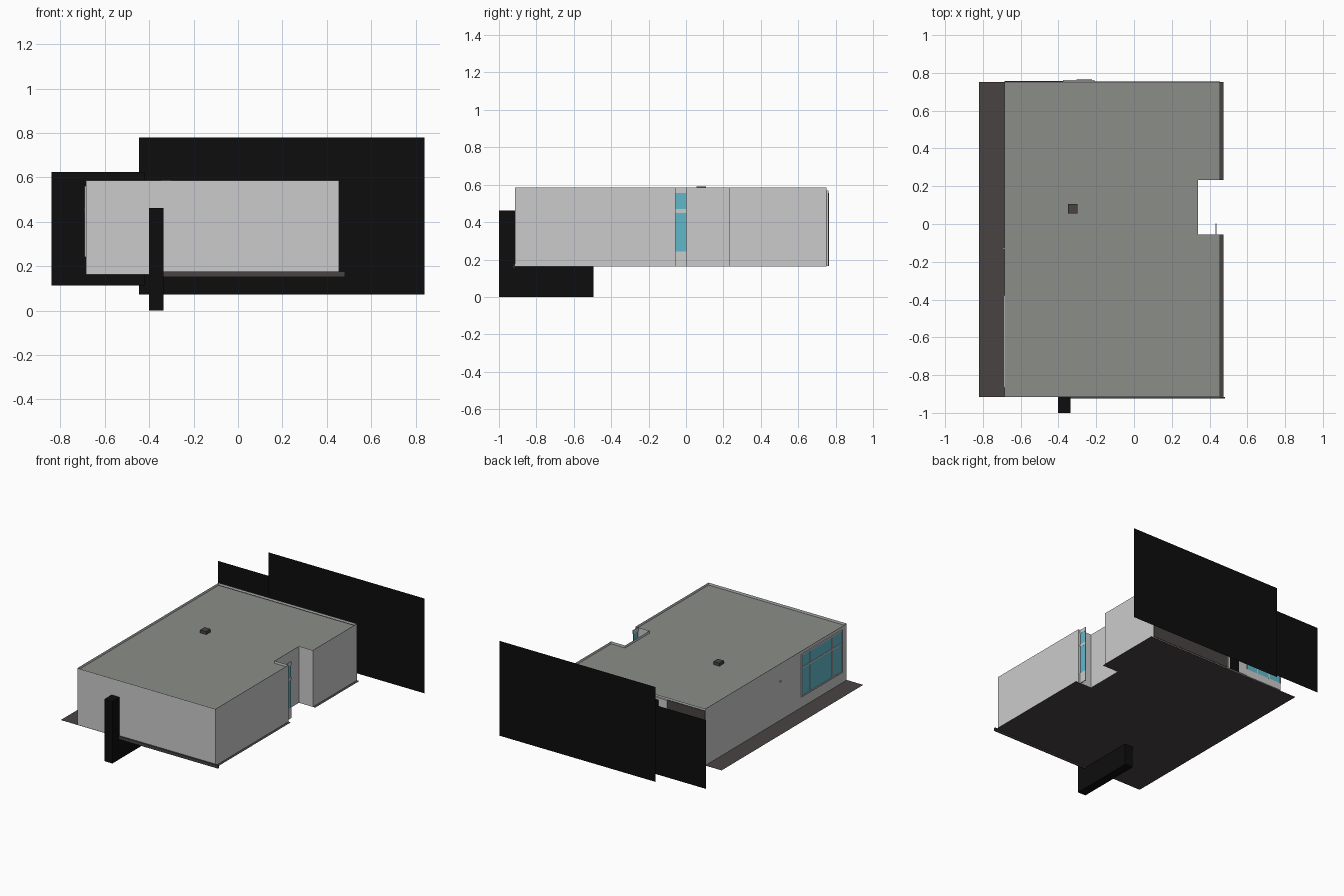
import bpy, bmesh

if "Cube" in bpy.data.objects:
    bpy.data.objects.remove(bpy.data.objects["Cube"])


def material(name, r, g, b):
    m = bpy.data.materials.new(name)
    m.diffuse_color = (r, g, b, 1)
    m.use_nodes = True
    m.node_tree.nodes["Principled BSDF"].inputs["Base Color"].default_value = m.diffuse_color
    return m


LIGHT = material("light_grey_wall", .60, .60, .60)
ROOF = material("roof_grey", .26, .27, .25)
DARK = material("dark_brown_grey", .065, .057, .055)
BLACK = material("black", .004, .004, .004)
GLASS = material("blue_glass", .12, .48, .60)


def finish(name, bm, mat):
    me = bpy.data.meshes.new(name)
    bm.to_mesh(me)
    bm.free()
    me.materials.append(mat)
    ob = bpy.data.objects.new(name, me)
    bpy.context.collection.objects.link(ob)
    return ob


def box(name, mat, x, y, z):
    """Axis-aligned box from three (min, max) ranges."""
    bm = bmesh.new()
    bmesh.ops.create_cube(bm, size=1)
    for v in bm.verts:
        v.co = [lo + (c + .5) * (hi - lo) for c, (lo, hi) in zip(v.co, (x, y, z))]
    return finish(name, bm, mat)


def flat(name, mat, outline, z):
    """Horizontal sheet."""
    bm = bmesh.new()
    bm.faces.new([bm.verts.new((x, y, z)) for x, y in outline])
    return finish(name, bm, mat)


def walls(name, mat, outline, z0, z1):
    """Thin upright walls following an outline."""
    bm = bmesh.new()
    lo = [bm.verts.new((x, y, z0)) for x, y in outline]
    hi = [bm.verts.new((x, y, z1)) for x, y in outline]
    for i in range(len(lo)):
        j = (i + 1) % len(lo)
        bm.faces.new((lo[i], lo[j], hi[j], hi[i]))
    return finish(name, bm, mat)


def upright(name, mat, x, z, y):
    """Sheet facing the front and back."""
    bm = bmesh.new()
    pts = ((x[0], z[0]), (x[1], z[0]), (x[1], z[1]), (x[0], z[1]))
    bm.faces.new([bm.verts.new((a, y, b)) for a, b in pts])
    return finish(name, bm, mat)


def footprint(x0, x1, y0, y1, nx=.34):
    """Rectangle with the notch in its right side."""
    return [(x0, y0), (x1, y0), (x1, -.055), (nx, -.055),
            (nx, .232), (x1, .232), (x1, y1), (x0, y1)]


# Building shell
shell = footprint(-.685, .455, -.915, .75)
walls("outer_walls", LIGHT, shell, .163, .585)
flat("roof", ROOF, shell, .567)
flat("floor_slab", DARK, footprint(-.82, .475, -.917, .752), .163)
box("front_lip", DARK, (-.335, .482), (-.925, -.915), (.152, .175))
box("roof_vent", DARK, (-.35, -.30), (.055, .107), (.567, .59))

# Front fin running under the floor
box("front_fin", BLACK, (-.402, -.336), (-1, -.495), (0, .462))

# Free-standing black panels behind
upright("large_back_panel", BLACK, (-.447, .84), (.073, .78), 1.0)
upright("small_back_panel", BLACK, (-.84, -.42), (.112, .625), .965)

# Left window: glass plate with bars
box("left_window_glass", GLASS, (-.688, -.684), (-.865, -.38), (.242, .56))
bar_x = (-.691, -.684)
for i, y in enumerate((-.865, -.745, -.482, -.388)):
    box(f"left_window_post_{i}", LIGHT, bar_x, (y, y + .009), (.242, .56))
for i, z in enumerate((.242, .455, .552)):
    box(f"left_window_rail_{i}", LIGHT, bar_x, (-.865, -.38), (z, z + .01))
box("left_wall_fitting", LIGHT, (-.693, -.685), (-.135, -.125), (.45, .46))

# Window panel standing in the right notch
side = (-.055, .002)
box("notch_glass", GLASS, (.433, .437), side, (.242, .557))
for i, z in enumerate(((.163, .242), (.45, .47), (.557, .585))):
    box(f"notch_panel_{i}", LIGHT, (.432, .438), side, z)

# Back wall: dark cladding, framed door and window
box("back_cladding", DARK, (-.685, .455), (.749, .754), (.17, .57))
box("back_door_frame", LIGHT, (-.375, -.21), (.75, .762), (.165, .57))
box("back_door", BLACK, (-.305, -.222), (.755, .764), (.165, .555))
box("back_window_sill", LIGHT, (-.685, -.375), (.75, .756), (.165, .22))
box("back_window_glass", GLASS, (-.68, -.385), (.75, .756), (.22, .48))
for i, x in enumerate((-.685, -.585, -.48)):
    box(f"back_window_post_{i}", LIGHT, (x, x + .01), (.75, .758), (.22, .48))
